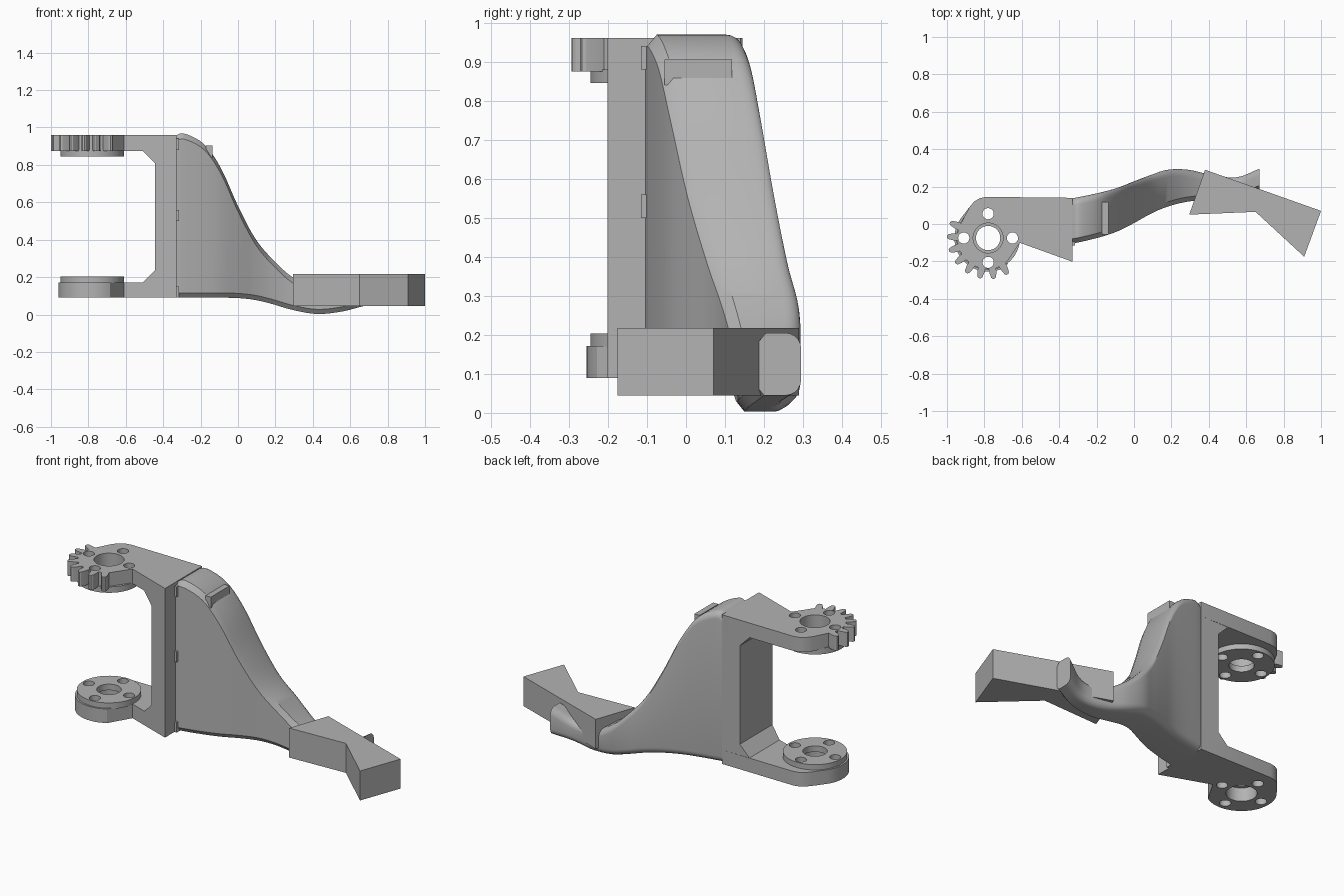
import bpy, bmesh, math
from mathutils import Vector

cube = bpy.data.objects.get("Cube")
if cube:
    bpy.data.objects.remove(cube, do_unlink=True)

GREY = (0.45, 0.45, 0.45, 1)
grey = bpy.data.materials.new("plain_grey")
grey.use_nodes = True
grey.diffuse_color = GREY
grey.node_tree.nodes["Principled BSDF"].inputs["Base Color"].default_value = GREY

HUB = Vector((-0.78, -0.075))


def add_mesh(name, mesh, smooth=30):
    mesh.materials.clear()
    mesh.materials.append(grey)
    obj = bpy.data.objects.new(name, mesh)
    bpy.context.collection.objects.link(obj)
    bpy.ops.object.select_all(action='DESELECT')
    obj.select_set(True)
    bpy.context.view_layer.objects.active = obj
    bpy.ops.object.shade_smooth_by_angle(angle=math.radians(smooth))
    return obj


def polar(radius, degrees, centre=HUB):
    a = math.radians(degrees)
    return (centre[0] + radius * math.cos(a), centre[1] + radius * math.sin(a))


def circle(radius, centre=HUB, sides=40):
    return [polar(radius, 360 * i / sides, centre) for i in range(sides)]


def flat_plate(name, outline, holes, z0, z1):
    """Extruded outline with holes, made from a filled flat curve."""
    curve = bpy.data.curves.new(name, 'CURVE')
    curve.dimensions = '2D'
    curve.fill_mode = 'BOTH'
    curve.extrude = (z1 - z0) / 2
    for loop in [outline] + holes:
        spline = curve.splines.new('POLY')
        spline.points.add(len(loop) - 1)
        for p, (x, y) in zip(spline.points, loop):
            p.co = (x, y, 0, 1)
        spline.use_cyclic_u = True
    temp = bpy.data.objects.new(name + "_curve", curve)
    bpy.context.collection.objects.link(temp)
    bpy.context.view_layer.update()
    mesh = bpy.data.meshes.new_from_object(
        temp.evaluated_get(bpy.context.evaluated_depsgraph_get()))
    bpy.data.objects.remove(temp, do_unlink=True)
    bm = bmesh.new()
    bm.from_mesh(mesh)
    bmesh.ops.remove_doubles(bm, verts=bm.verts, dist=0.0002)
    bmesh.ops.translate(bm, verts=bm.verts, vec=(0, 0, (z0 + z1) / 2))
    bmesh.ops.recalc_face_normals(bm, faces=bm.faces)
    bm.to_mesh(mesh)
    bm.free()
    return add_mesh(name, mesh)


def loft(name, rings, smooth=30):
    """Skin a row of equal rings and cap both ends."""
    bm = bmesh.new()
    rows = [[bm.verts.new(p) for p in ring] for ring in rings]
    n = len(rows[0])
    for a, b in zip(rows, rows[1:]):
        for i in range(n):
            j = (i + 1) % n
            bm.faces.new((a[i], a[j], b[j], b[i]))
    bm.faces.new(rows[0])
    bm.faces.new(rows[-1])
    bmesh.ops.recalc_face_normals(bm, faces=bm.faces)
    mesh = bpy.data.meshes.new(name)
    bm.to_mesh(mesh)
    bm.free()
    return add_mesh(name, mesh, smooth)


def box(name, x0, x1, y0, y1, z0, z1):
    return loft(name, [[(x, y0, z0), (x, y1, z0), (x, y1, z1), (x, y0, z1)]
                       for x in (x0, x1)])


def front_line(x):
    return -0.16 - 0.36 * (x + 0.445)


# Gear arm and lower arm outlines share their straight sides
back_side = [(-0.33, 0.14), (-0.79, 0.145), (-0.825, 0.138), (-0.855, 0.12), (-0.88, 0.09)]
front_side = [(-0.61, front_line(-0.61)), (-0.33, front_line(-0.33))]
teeth = []
for k in range(8):
    mid = 158 + 20 * k
    teeth += [polar(r, mid + d) for r, d in
              ((0.165, -7), (0.19, -5.5), (0.213, -3.5), (0.22, -1.5),
               (0.22, 1.5), (0.213, 3.5), (0.19, 5.5), (0.165, 7))]
rounded_end = [polar(0.18, a) for a in range(146, 304, 6)]
bolt_holes = [circle(0.03, polar(0.13, 90 * k), 20) for k in range(4)]
wide, narrow = [circle(0.08)] + bolt_holes, [circle(0.065)] + bolt_holes

flat_plate("gear_arm", back_side + teeth + front_side, wide, 0.875, 0.96)
flat_plate("lower_arm", back_side + rounded_end + front_side, wide, 0.09, 0.172)
flat_plate("upper_boss", circle(0.17, sides=56), narrow, 0.845, 0.88)
flat_plate("lower_boss", circle(0.17, sides=56), narrow, 0.168, 0.203)

# Upright web joining the arms, with chamfered inner corners
web = [(-0.51, 0.91), (-0.51, 0.875), (-0.445, 0.81), (-0.445, 0.235),
       (-0.51, 0.17), (-0.51, 0.13), (-0.45, 0.09), (-0.33, 0.09),
       (-0.33, 0.96), (-0.45, 0.96)]
loft("upright_web", [[(x, front_line(x), z) for x, z in web],
                     [(x, 0.14, z) for x, z in web]])
for i, z in enumerate((0.12, 0.53, 0.91)):
    box("web_step_%d" % i, -0.345, -0.315, -0.115, 0, z - 0.03, z + 0.03)

# Swept body stations: x, front y, back y, bottom z, top z
stations = [(-0.34, -0.105, 0.135, 0.09, 0.95), (-0.29, -0.097, 0.145, 0.09, 0.968),
            (-0.18, -0.07, 0.168, 0.09, 0.91), (-0.09, -0.04, 0.193, 0.09, 0.78),
            (0.0, 0.005, 0.228, 0.088, 0.58), (0.09, 0.055, 0.262, 0.078, 0.41),
            (0.18, 0.093, 0.29, 0.057, 0.3), (0.29, 0.12, 0.29, 0.025, 0.2),
            (0.42, 0.13, 0.262, 0.003, 0.13), (0.55, 0.14, 0.25, 0.015, 0.135),
            (0.67, 0.18, 0.295, 0.045, 0.205)]


def smooth_rows(rows, steps):
    """Catmull-Rom blend between rows."""
    pts = [Vector(r) for r in rows]
    pts = [2 * pts[0] - pts[1]] + pts + [2 * pts[-1] - pts[-2]]
    out = []
    for a, b, c, d in zip(pts, pts[1:], pts[2:], pts[3:]):
        for s in range(steps):
            t = s / steps
            out.append(b + 0.5 * t * (c - a + t * (2 * a - 5 * b + 4 * c - d
                                                   + t * (3 * b - a - 3 * c + d))))
    return out + [pts[-2]]


def section(x, front, back, low, high):
    r = min(0.04, 0.3 * (high - low))
    ring = [(x, front + 0.02, low), (x, front, low + 0.025),
            (x, front, high - 0.03), (x, front + 0.025, high)]
    for cz, start in ((high - r, 90), (low + r, 0)):
        for i in range(6):
            y, z = polar(r, start - 18 * i, (back - r, cz))
            ring.append((x, y, z))
    return ring


loft("swept_body", [section(*row) for row in smooth_rows(stations, 5)], 35)

# Small rib across the shoulder of the body
box("shoulder_rib", -0.17, -0.137, -0.055, 0.118, 0.84, 0.905)

# Pinched end block
block = [(0.295, 0.05), (0.65, 0.065), (0.91, -0.175), (1.0, 0.07), (0.38, 0.29)]
flat_plate("end_block", block, [], 0.045, 0.217)
